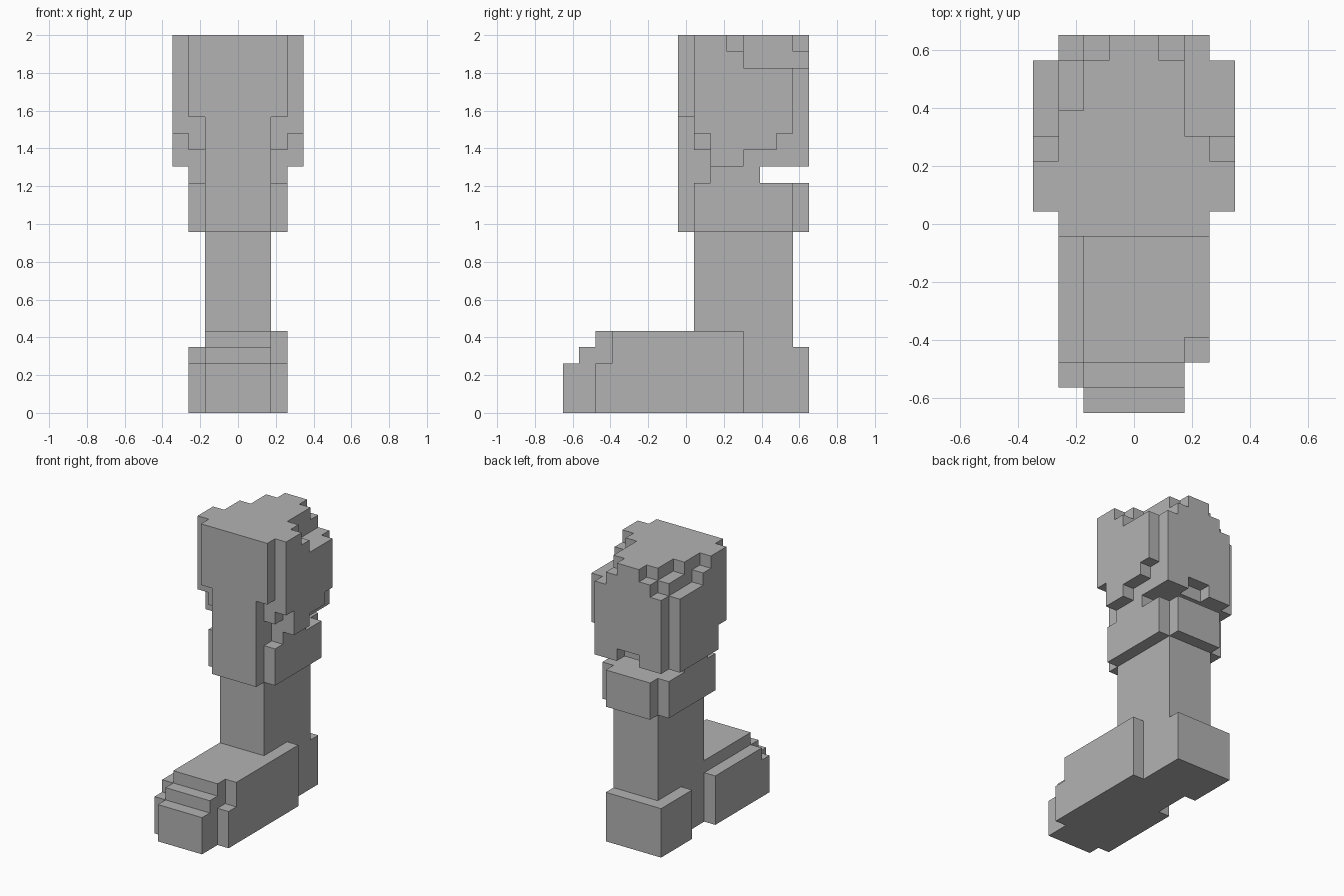
import bpy
import bmesh
from mathutils import Vector

cube = bpy.data.objects.get("Cube")
if cube:
    bpy.data.objects.remove(cube, do_unlink=True)

UNIT = 2 / 23          # edge length of one block
MID_Y = 7.5            # blocks from the toe to the centre

grey = bpy.data.materials.new("plain grey")
grey.use_nodes = True
colour = (0.45, 0.45, 0.45, 1)
grey.diffuse_color = colour
grey.node_tree.nodes["Principled BSDF"].inputs["Base Color"].default_value = colour


def block(x, y, z):
    """All unit cells inside the given x, y and z ranges."""
    return {(i, j, k) for i in range(*x) for j in range(*y) for k in range(*z)}


def columns(x, steps):
    """A slab along y whose bottom and top heights change in steps."""
    cells = set()
    for y, z in steps:
        cells |= block(x, y, z)
    return cells


parts = {}

# Foot: stepped toe with a different ledge on each side
parts["foot"] = (
    columns((-2, 2), [((0, 1), (0, 3)), ((1, 2), (0, 4)), ((2, 14), (0, 5))])
    | columns((2, 3), [((2, 3), (0, 3)), ((3, 11), (0, 5))])
    | columns((-3, -2), [((1, 2), (0, 3)), ((2, 8), (0, 4))]))
parts["heel"] = block((-3, 2), (11, 15), (0, 4)) - parts["foot"]

# Leg and the cuff around it
parts["leg"] = block((-2, 2), (8, 14), (5, 11))
parts["cuff"] = (block((-2, 2), (7, 15), (11, 14))
                 | block((-3, 3), (8, 14), (11, 14)))
parts["neck"] = (block((-2, 2), (7, 12), (14, 15))
                 | block((-3, 3), (9, 12), (14, 15)))

# Upper body with stepped corners at the back
body = (block((-2, 2), (7, 15), (15, 23))
        | block((-3, 3), (9, 15), (15, 21))
        | block((-3, 3), (8, 9), (16, 23))
        | block((-3, 3), (7, 8), (18, 23))
        | block((-3, 3), (8, 11), (21, 23))
        | block((-3, -2), (11, 12), (21, 23))
        | block((-3, -2), (12, 14), (21, 22)))
body -= block((-1, 1), (14, 15), (15, 16))
for x in ((-2, -1), (1, 2)):
    body -= block(x, (14, 15), (22, 23))
parts["upper_body"] = body

# Side panels: same front and top, different lower edge
front_steps = [((8, 9), (17, 23)), ((9, 10), (15, 23)), ((10, 11), (15, 22))]
parts["left_panel"] = columns(
    (3, 4), front_steps + [((11, 13), (16, 21)), ((13, 14), (17, 21))])
parts["right_panel"] = columns((-4, -3), front_steps + [((11, 14), (15, 21))])

solid = set().union(*parts.values())


def build(name, cells):
    """Skin the outer sides of the cells and merge the flat areas."""
    bm = bmesh.new()
    for cell in sorted(cells):
        centre = Vector(cell) + Vector((0.5, 0.5, 0.5))
        for axis in range(3):
            for sign in (-1, 1):
                normal = Vector((0, 0, 0))
                normal[axis] = sign
                beside = tuple(int(c + n) for c, n in zip(cell, normal))
                if beside in solid:
                    continue
                u = Vector((0, 0, 0))
                u[(axis + 1) % 3] = 0.5
                v = normal.cross(u)
                middle = centre + normal / 2 - Vector((0, MID_Y, 0))
                corners = (-u - v, u - v, u + v, v - u)
                bm.faces.new([bm.verts.new((middle + c) * UNIT) for c in corners])
    bmesh.ops.remove_doubles(bm, verts=bm.verts, dist=UNIT / 100)
    bmesh.ops.dissolve_limit(bm, angle_limit=0.01, verts=bm.verts, edges=bm.edges)
    mesh = bpy.data.meshes.new(name)
    bm.to_mesh(mesh)
    bm.free()
    mesh.materials.append(grey)
    bpy.context.collection.objects.link(bpy.data.objects.new(name, mesh))


for name, cells in parts.items():
    build(name, cells)
